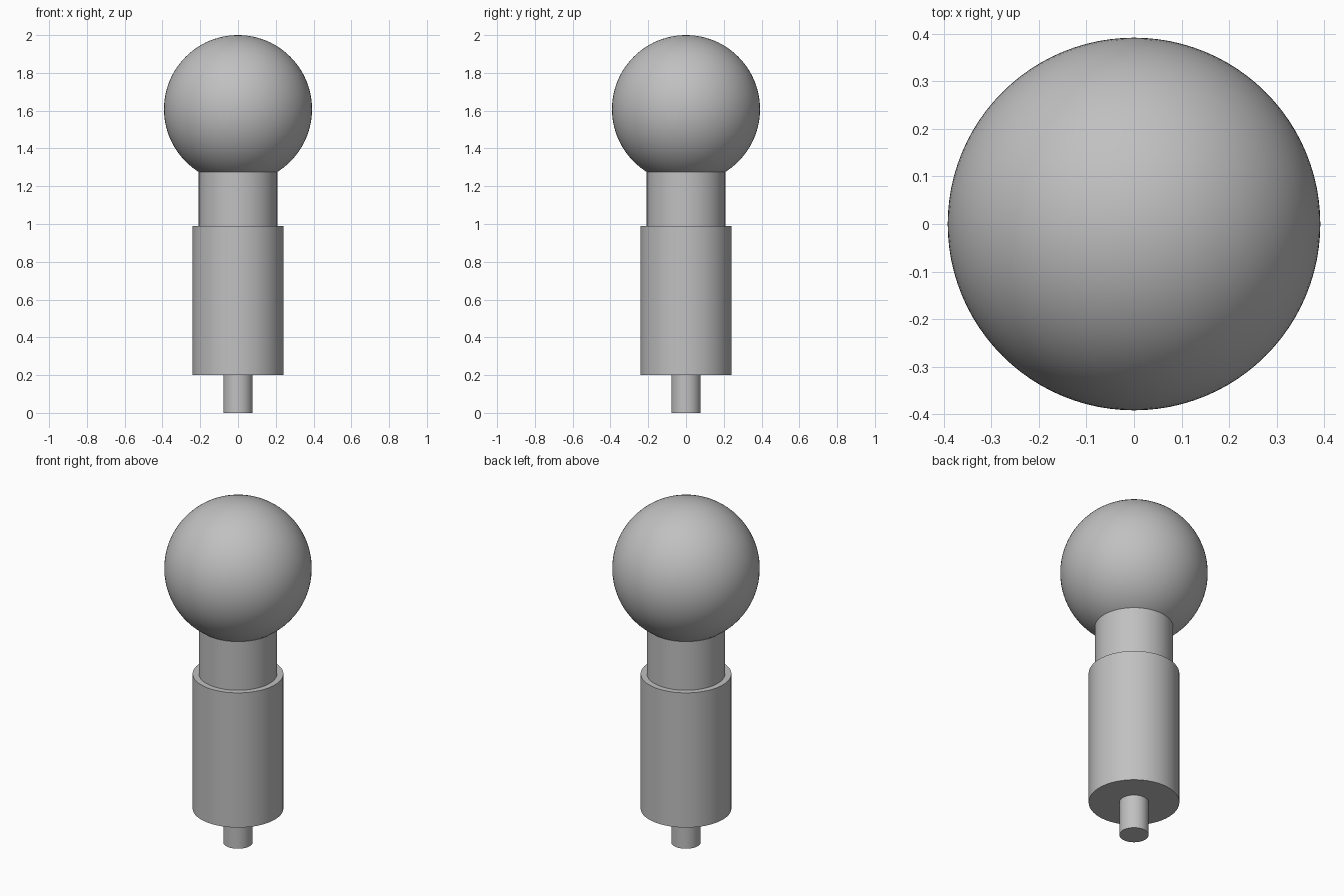
import bpy, bmesh, math

cube = bpy.data.objects.get("Cube")
if cube:
    bpy.data.objects.remove(cube, do_unlink=True)

SEGMENTS = 96

# One plain grey for the whole model
grey = bpy.data.materials.new("plain_grey")
grey.use_nodes = True
colour = (0.53, 0.53, 0.53, 1)
grey.diffuse_color = colour
grey.node_tree.nodes["Principled BSDF"].inputs["Base Color"].default_value = colour


def finish(name, bm):
    mesh = bpy.data.meshes.new(name)
    bm.to_mesh(mesh)
    bm.free()
    mesh.materials.append(grey)
    obj = bpy.data.objects.new(name, mesh)
    bpy.context.collection.objects.link(obj)
    bpy.ops.object.select_all(action="DESELECT")
    obj.select_set(True)
    bpy.context.view_layer.objects.active = obj
    bpy.ops.object.shade_smooth_by_angle(angle=math.radians(30))
    return obj


def cylinder(name, radius, bottom, top):
    bm = bmesh.new()
    bmesh.ops.create_cone(bm, cap_ends=True, segments=SEGMENTS,
                          radius1=radius, radius2=radius, depth=top - bottom)
    bmesh.ops.translate(bm, verts=bm.verts, vec=(0, 0, (bottom + top) / 2))
    return finish(name, bm)


def cut_ball(name, radius, centre, floor):
    # Sphere with its underside sliced flat where it meets the neck
    bm = bmesh.new()
    bmesh.ops.create_uvsphere(bm, u_segments=SEGMENTS, v_segments=SEGMENTS // 2,
                              radius=radius)
    bmesh.ops.translate(bm, verts=bm.verts, vec=(0, 0, centre))
    cut = bmesh.ops.bisect_plane(bm, geom=bm.verts[:] + bm.edges[:] + bm.faces[:],
                                 plane_co=(0, 0, floor), plane_no=(0, 0, -1),
                                 clear_outer=True)
    rim = [e for e in cut["geom_cut"] if isinstance(e, bmesh.types.BMEdge)]
    bmesh.ops.contextual_create(bm, geom=rim)
    bmesh.ops.recalc_face_normals(bm, faces=bm.faces)
    return finish(name, bm)


# Stacked parts, from the ground up
cylinder("base_pin", 0.078, 0, 0.2)
cylinder("body_sleeve", 0.241, 0.2, 0.99)
cylinder("neck", 0.208, 0.99, 1.275)
cut_ball("ball_head", 0.392, 1.608, 1.275)
